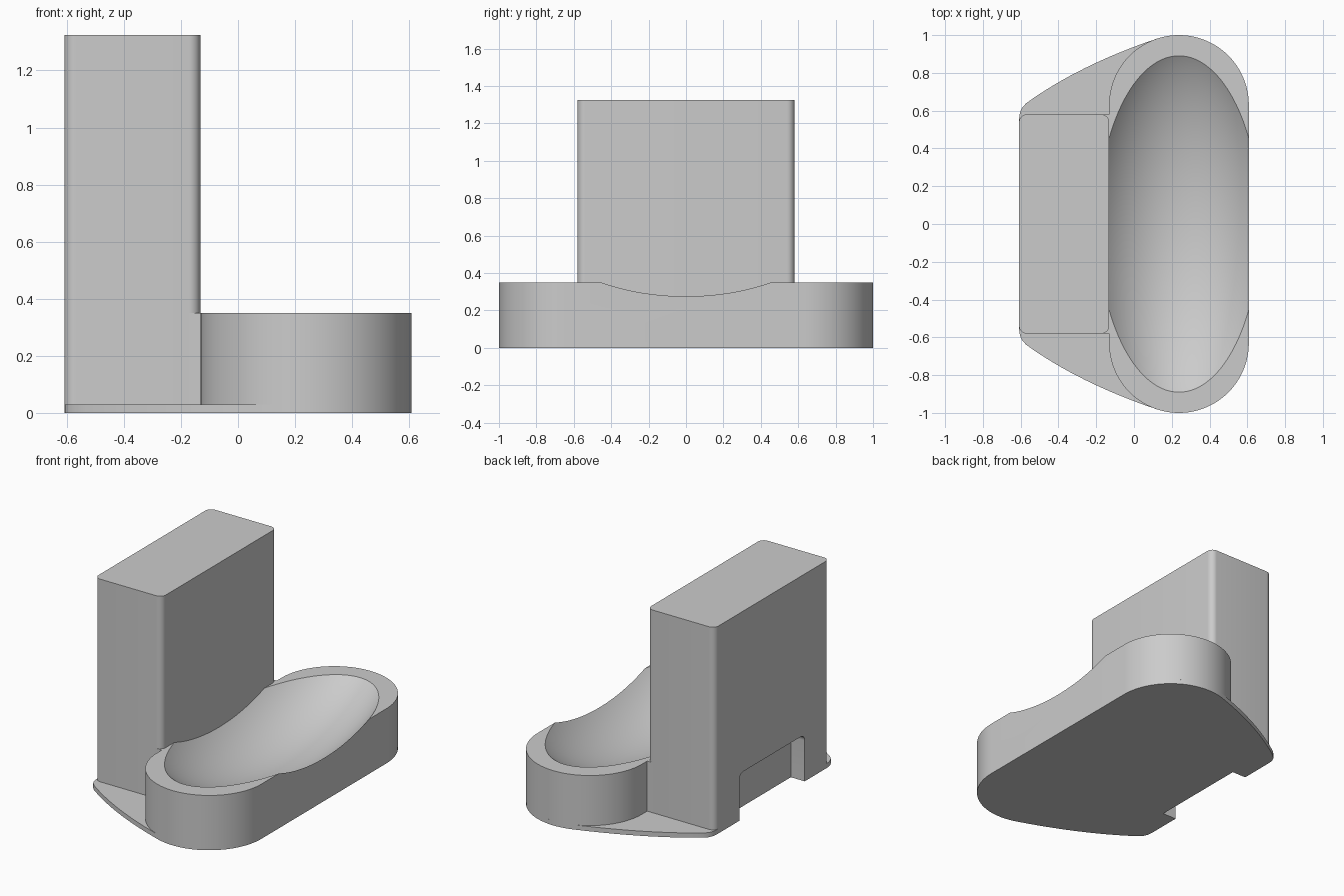
import bpy
import bmesh
from math import cos, sin, pi
from mathutils import Vector

cube = bpy.data.objects.get("Cube")
if cube:
    bpy.data.objects.remove(cube, do_unlink=True)

GREY = (0.6, 0.6, 0.6, 1.0)
grey = bpy.data.materials.new("plain grey")
grey.use_nodes = True
grey.diffuse_color = GREY
grey.node_tree.nodes["Principled BSDF"].inputs["Base Color"].default_value = GREY

TRAY_X, TRAY_R, TRAY_Y = 0.238, 0.37, 0.63
BACK, INNER, SIDE = -0.608, -0.132, 0.58
PLATE_TOP, RIM, TOP = 0.03, 0.35, 1.325


def arc(cx, cy, r, start, end, steps):
    """Points on a circle, angles in units of pi."""
    angles = [pi * (start + (end - start) * i / steps) for i in range(steps + 1)]
    return [(cx + r * cos(a), cy + r * sin(a)) for a in angles]


def rounded_rect(x0, x1, y0, y1, r):
    return (arc(x1 - r, y1 - r, r, 0, 0.5, 8) + arc(x0 + r, y1 - r, r, 0.5, 1, 8)
            + arc(x0 + r, y0 + r, r, 1, 1.5, 8) + arc(x1 - r, y0 + r, r, 1.5, 2, 8))


def new_object(name, bm):
    bmesh.ops.recalc_face_normals(bm, faces=bm.faces)
    mesh = bpy.data.meshes.new(name)
    bm.to_mesh(mesh)
    bm.free()
    mesh.materials.append(grey)
    obj = bpy.data.objects.new(name, mesh)
    bpy.context.collection.objects.link(obj)
    return obj


def prism(name, outline, low, high, along_x=False):
    """Extrude an outline up z, or a (y, z) outline along x."""
    bm = bmesh.new()
    place = (lambda p: (low, *p)) if along_x else (lambda p: (*p, low))
    face = bm.faces.new([bm.verts.new(place(p)) for p in outline])
    moved = bmesh.ops.extrude_face_region(bm, geom=[face])["geom"]
    step = Vector((1, 0, 0) if along_x else (0, 0, 1)) * (high - low)
    bmesh.ops.translate(bm, vec=step, verts=[v for v in moved if isinstance(v, bmesh.types.BMVert)])
    return new_object(name, bm)


def select(obj):
    bpy.ops.object.select_all(action='DESELECT')
    obj.select_set(True)
    bpy.context.view_layer.objects.active = obj


def cut(obj, cutter):
    mod = obj.modifiers.new("cut", 'BOOLEAN')
    mod.operation, mod.solver, mod.object = 'DIFFERENCE', 'EXACT', cutter
    select(obj)
    bpy.ops.object.modifier_apply(modifier=mod.name)


# Base plate: tray outline blended into the back of the tower by a long curve
def blend(t):
    a, b, c = Vector((-0.57, 0.64)), Vector((-0.29, 0.842)), Vector((0.12, 0.981))
    return tuple(a * (1 - t) ** 2 + b * 2 * t * (1 - t) + c * t * t)


half = arc(TRAY_X, TRAY_Y, TRAY_R, 0, 0.6, 28)
half += [blend(1 - i / 16) for i in range(1, 17)]
half += [(-0.592, 0.617), (-0.604, 0.59), (BACK, 0.56)]
plate = prism("base_plate", half + [(x, -y) for x, y in reversed(half)], 0, PLATE_TOP)

# Tray: stadium-shaped block
tray = prism("tray", arc(TRAY_X, TRAY_Y, TRAY_R, 0, 1, 48) + arc(TRAY_X, -TRAY_Y, TRAY_R, 1, 2, 48),
             PLATE_TOP, RIM)

# Bowl hollow: stretched sphere, wider than the tray so that its long sides dip
bm = bmesh.new()
bmesh.ops.create_uvsphere(bm, u_segments=128, v_segments=96, radius=1)
bmesh.ops.scale(bm, vec=(0.555, 1.149, 0.66), verts=bm.verts)
bmesh.ops.translate(bm, vec=(TRAY_X, 0, 0.767), verts=bm.verts)
bowl = new_object("bowl_cutter", bm)
cut(tray, bowl)

# Tower: tall block with rounded upright edges
tower = prism("tower", rounded_rect(BACK, INNER, -SIDE, SIDE, 0.04), PLATE_TOP, TOP)

# Cable notch through the foot of the tower and the plate
notch = prism("notch_cutter", rounded_rect(-0.33, 0.33, -0.2, 0.3, 0.04), -0.8, -0.51, along_x=True)
cut(tower, notch)
cut(plate, notch)

# Square corners where the tower meets the tray
parts = [plate, tray, tower]
for label, s in (("left", 1), ("right", -1)):
    corner = [(-0.18, s * 0.53), (INNER, s * 0.53), (INNER, s * SIDE), (-0.18, s * SIDE)]
    parts.append(prism("corner_fill_" + label, corner, PLATE_TOP, RIM))

for helper in (bowl, notch):
    bpy.data.objects.remove(helper, do_unlink=True)

for part in parts:
    select(part)
    bpy.ops.object.shade_smooth_by_angle(angle=pi / 6)
